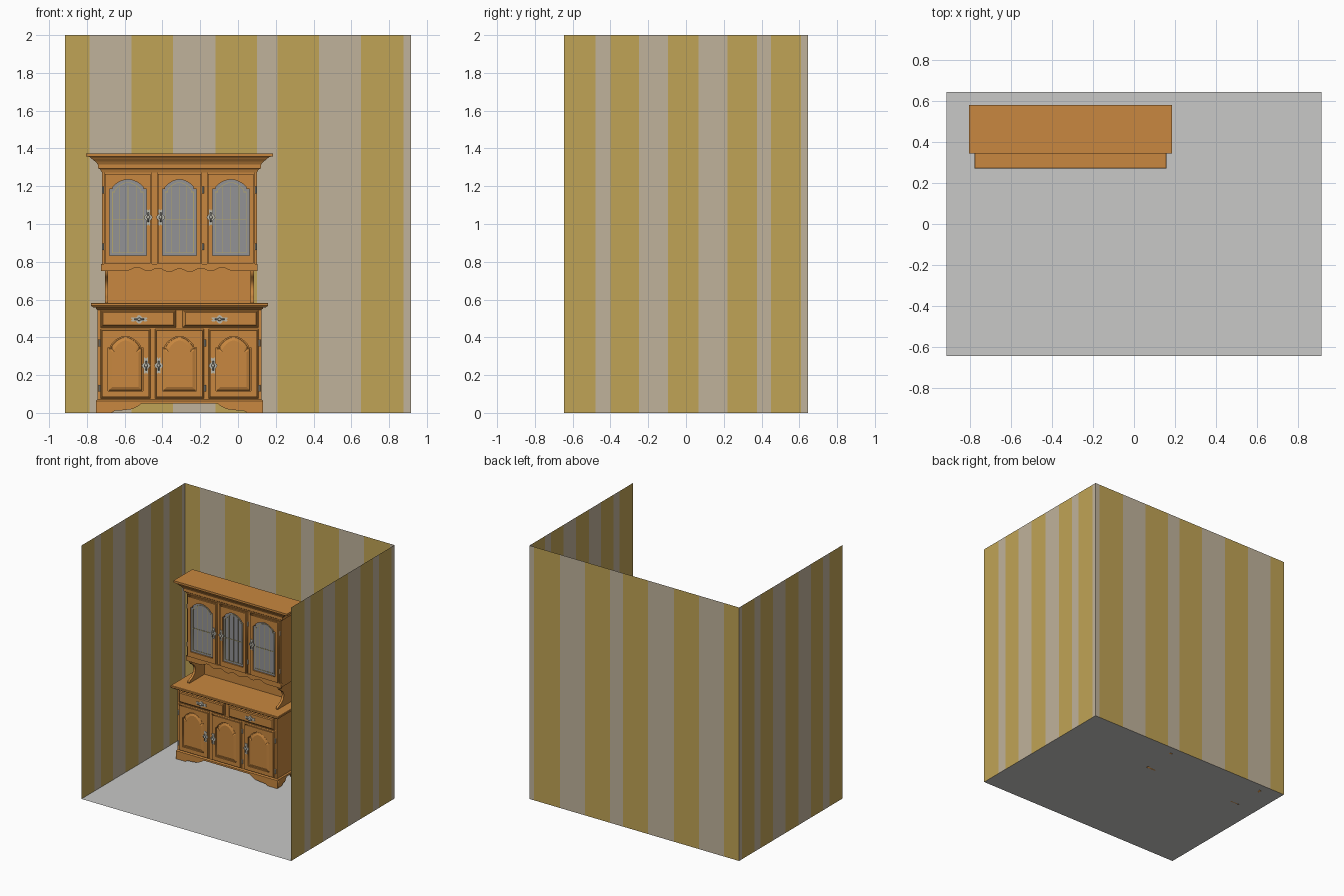
import bpy, bmesh, math
from mathutils import Matrix

if "Cube" in bpy.data.objects:
    bpy.data.objects.remove(bpy.data.objects["Cube"])

CX, BACK = -0.31, 0.58          # cabinet centre line and rear plane


def mat(name, *rgb):
    m = bpy.data.materials.new(name)
    m.diffuse_color = (*rgb, 1)
    m.use_nodes = True
    m.node_tree.nodes["Principled BSDF"].inputs["Base Color"].default_value = m.diffuse_color
    return m


WOOD = mat("oak wood", .58, .243, .05)
GOLD = mat("gold wallpaper stripe", .53, .37, .092)
BEIGE = mat("beige wallpaper stripe", .53, .45, .33)
FLOOR = mat("grey floor", .58, .58, .57)
GLASS = mat("grey glass", .29, .29, .30)
LEAD = mat("brass glazing bar", .45, .38, .16)
METAL = mat("pewter metal", .50, .48, .41)


def finish(name, bm, *mats):
    bmesh.ops.recalc_face_normals(bm, faces=bm.faces)
    me = bpy.data.meshes.new(name)
    bm.to_mesh(me)
    bm.free()
    for m in mats:
        me.materials.append(m)
    ob = bpy.data.objects.new(name, me)
    bpy.context.collection.objects.link(ob)
    return ob


def loft(name, rings, m=WOOD):
    """Skin equal-length rings of 3D points and cap both ends."""
    bm = bmesh.new()
    vs = [[bm.verts.new(p) for p in r] for r in rings]
    n = len(vs[0])
    for a, b in zip(vs, vs[1:]):
        for i in range(n):
            bm.faces.new((a[i], a[(i + 1) % n], b[(i + 1) % n], b[i]))
    bm.faces.new(vs[0])
    bm.faces.new(vs[-1])
    return finish(name, bm, m)


def box(name, x0, x1, y0, y1, z0, z1, m=WOOD):
    """Box with x measured from the cabinet centre line."""
    return loft(name, [[(CX + x, y, z) for x, y in ((x0, y0), (x1, y0), (x1, y1), (x0, y1))]
                       for z in (z0, z1)], m)


def stack(name, steps):
    """Moulding against the back plane: steps are (half width, front y, z)."""
    return loft(name, [[(CX - w, y, z), (CX + w, y, z), (CX + w, BACK, z), (CX - w, BACK, z)]
                       for w, y, z in steps])


def plate(name, loops, pos, depth, m=WOOD, side=False):
    """Flat outline with optional holes, extruded along y (or x when side)."""
    cu = bpy.data.curves.new(name, 'CURVE')
    cu.dimensions, cu.fill_mode, cu.extrude = '2D', 'BOTH', depth / 2
    for loop in loops:
        s = cu.splines.new('POLY')
        s.points.add(len(loop) - 1)
        for p, (u, v) in zip(s.points, loop):
            p.co = (u, v, 0, 1)
        s.use_cyclic_u = True
    tmp = bpy.data.objects.new(name + "_curve", cu)
    bpy.context.collection.objects.link(tmp)
    dg = bpy.context.evaluated_depsgraph_get()
    me = bpy.data.meshes.new_from_object(tmp.evaluated_get(dg))
    bm = bmesh.new()
    bm.from_mesh(me)
    bpy.data.objects.remove(tmp)
    bmesh.ops.remove_doubles(bm, verts=bm.verts, dist=1e-5)
    for v in bm.verts:
        u, h, w = v.co
        v.co = (pos + w, u, h) if side else (CX + u, pos + depth / 2 - w, h)
    for f in bm.faces:
        f.material_index = 0
    return finish(name, bm, m)


def rect(x0, x1, z0, z1):
    return [(x0, z0), (x1, z0), (x1, z1), (x0, z1)]


def arch(x0, x1, z0, zs, za, inset=0):
    """Cathedral arch outline: straight sides, small shoulders, rounded crown."""
    x0, x1, z0, zs, za = x0 + inset, x1 - inset, z0 + inset, zs - inset, za - inset
    pts = [(x0, z0), (x1, z0), (x1, zs)]
    for i in range(17):
        t = .84 * (1 - i / 8)
        f = .2 + .8 * math.cos(math.pi / 2 * t / .84) ** .8 if abs(t) < .839 else .2
        pts.append(((x0 + x1) / 2 + t * (x1 - x0) / 2, zs + (za - zs) * f))
    pts.insert(3, (pts[3][0], zs))
    pts.append((pts[-1][0], zs))
    return pts + [(x0, zs)]


def at(outline, y):
    return [(CX + x, y, z) for x, z in outline]


# ---- room: floor and three striped walls
bm = bmesh.new()
bm.faces.new([bm.verts.new(p) for p in ((-.915, -.645, 0), (.915, -.645, 0), (.915, .645, 0), (-.915, .645, 0))])
finish("floor", bm, FLOOR)


def wall(name, cuts, place):
    bm = bmesh.new()
    cols = [[bm.verts.new((*place(c), z)) for z in (0, 2)] for c in cuts]
    for i, (a, b) in enumerate(zip(cols, cols[1:])):
        bm.faces.new((a[0], b[0], b[1], a[1])).material_index = i % 2
    finish(name, bm, GOLD, BEIGE)


wall("back_wall", [-.915, -.785, -.565, -.345, -.12, .10, .21, .43, .65, .875, .915], lambda c: (c, .645))
side_cuts = [-.645, -.48, -.40, -.25, -.095, .065, .22, .375, .45, .61, .645]
for nm, wx in (("left_wall", -.915), ("right_wall", .915)):
    wall(nm, side_cuts, lambda c: (wx, c))

# ---- base cabinet: plinth with bracket feet, body, counter
foot = [(-.443, .064), (-.443, 0), (-.36, 0), (-.34, .012), (-.30, .014), (-.25, .02), (-.22, .035), (-.20, .05)]
plate("plinth_front", [foot + [(-x, z) for x, z in reversed(foot)]], .30, .02)
side_foot = [(.301, .064), (.301, 0), (.36, 0), (.375, .014), (.40, .02), (.42, .05),
             (.47, .05), (.49, .02), (.515, .014), (.53, 0), (BACK, 0), (BACK, .064)]
for s, nm in ((-1, "left"), (1, "right")):
    plate(f"plinth_{nm}_side", [side_foot], CX + s * .432, .02, side=True)
stack("base_body", [(.443, .30, .055), (.443, .30, .064), (.434, .308, .072), (.434, .31, .545),
                    (.443, .30, .553), (.443, .30, .562)])
stack("counter", [(.455, .282, .558), (.465, .273, .564), (.469, .27, .568), (.469, .27, .58), (.466, .273, .583)])

# ---- upper cabinet: niche, body, scalloped valance, cornice
box("niche_back", -.395, .395, .565, BACK, .583, .79)
bracket = [(BACK, .583), (.375, .583), (.385, .60), (.42, .615), (.445, .64), (.452, .67), (.44, .70),
           (.41, .72), (.395, .74), (.395, .79), (BACK, .79)]
for s, nm in ((-1, "left"), (1, "right")):
    plate(f"niche_{nm}_side", [bracket], CX + s * .386, .018, side=True)
    box(f"upper_{nm}_skirt", min(s * .41, s * .392), max(s * .41, s * .392), .395, BACK, .752, .79)
box("upper_body", -.41, .41, .395, BACK, .782, 1.275)
scallop = [(-.414, .788), (-.414, .75), (-.29, .75)]
for i in range(49):
    x = -.28 + .56 * i / 48
    scallop.append((x, .758 + .009 * math.cos(x / .56 * 10 * math.pi) - .004 * math.cos(x * 11)))
scallop += [(.29, .75), (.414, .75), (.414, .788)]
plate("valance", [scallop], .385, .018)
stack("cornice", [(.41, .393, 1.272), (.42, .387, 1.29), (.432, .38, 1.295), (.432, .38, 1.315),
                  (.445, .372, 1.33), (.463, .36, 1.344), (.475, .353, 1.355),
                  (.495, .345, 1.358), (.495, .345, 1.374)])


# ---- hardware
def pull(name, x, y, z, horizontal=False):
    """Fretted back plate with a knob and a small drop bar."""
    r = lambda a: (.017 + .006 * math.cos(6 * a), .042 + .007 * math.cos(6 * a))
    out = []
    for i in range(36):
        a = i * math.tau / 36
        w, h = r(a)
        u, v = w * math.cos(a) * (.6 + .4 * abs(math.cos(a))), h * math.sin(a)
        out.append((x + v, z + u) if horizontal else (x + u, z + v))
    plate(name + "_plate", [out], y - .004, .006, METAL)
    bm = bmesh.new()
    bmesh.ops.create_uvsphere(bm, u_segments=12, v_segments=8, radius=.009,
                              matrix=Matrix.Translation((CX + x, y - .012, z)))
    rot = Matrix.Rotation(math.pi / 2, 4, 'Y') if horizontal else Matrix()
    bmesh.ops.create_cone(bm, segments=8, radius1=.004, radius2=.004, depth=.05, cap_ends=True,
                          matrix=Matrix.Translation((CX + x, y - .014, z)) @ rot)
    for f in bm.faces:
        f.smooth = True
    finish(name + "_drop", bm, METAL)


def hinge(name, x, y, z):
    bm = bmesh.new()
    bmesh.ops.create_cone(bm, segments=8, radius1=.005, radius2=.005, depth=.035, cap_ends=True,
                          matrix=Matrix.Translation((CX + x, y, z)))
    finish(name, bm, METAL)


def slab(name, x0, x1, z0, z1, y, d):
    """Lipped slab with a chamfered front edge."""
    c = .006
    loft(name, [at(rect(x0, x1, z0, z1), y + d), at(rect(x0, x1, z0, z1), y + c),
                at(rect(x0 + c, x1 - c, z0 + c, z1 - c), y)])


# ---- doors: name, upper x range, lower x range, upper and lower pull x, hinge side
doors = [("left", (-.40, -.145), (-.418, -.154), -.165, -.177, -1),
         ("middle", (-.12, .12), (-.13, .13), -.10, -.11, 1),
         ("right", (.145, .40), (.154, .418), .167, .178, 1)]
for nm, (a, b), (c, d), pu, pl, hs in doors:
    # glazed upper door
    hole = (a + .03, b - .03, .833, 1.185, 1.235)
    outer = rect(a, b, .785, 1.272)
    inner = rect(a + .007, b - .007, .792, 1.265)
    plate(f"upper_{nm}_door_lip", [outer, arch(*hole, -.002)], .386, .009)
    plate(f"upper_{nm}_door_frame", [inner, arch(*hole)], .377, .009)
    plate(f"upper_{nm}_glass", [arch(*hole, -.001)], .389, .004, GLASS)
    plate(f"upper_{nm}_glass_border", [arch(*hole, .014), arch(*hole, .017)], .386, .003, LEAD)
    mid, w = (a + b) / 2, b - a - .06
    for i, t in enumerate((-.22, 0, .22)):
        x = mid + t * w
        box(f"upper_{nm}_bar_{i}", x - .0015, x + .0015, .386, .389, .847, 1.205, LEAD)
    box(f"upper_{nm}_crossbar", a + .044, b - .044, .386, .389, 1.02, 1.023, LEAD)
    pull(f"upper_{nm}_pull", pu, .377, 1.035)
    # panelled lower door
    hole = (c + .04, d - .04, .115, .345, .405)
    slab(f"lower_{nm}_door_back", c, d, .075, .443, .301, .012)
    plate(f"lower_{nm}_door_frame", [rect(c + .008, d - .008, .083, .435), arch(*hole)], .291, .012)
    loft(f"lower_{nm}_panel", [at(arch(*hole, .004), .303), at(arch(*hole, .006), .298),
                               at(arch(*hole, .022), .291)])
    pull(f"lower_{nm}_pull", pl, .291, .25)
    ux, lx = (a - .005, c - .005) if hs < 0 else (b + .005, d + .005)
    for i, (zu, zl) in enumerate(((1.18, .37), (.88, .13))):
        hinge(f"upper_{nm}_hinge_{i}", ux, .388, zu)
        hinge(f"lower_{nm}_hinge_{i}", lx, .302, zl)

# ---- drawers
for s, nm in ((-1, "left"), (1, "right")):
    x0, x1 = sorted((s * .017, s * .418))
    slab(f"{nm}_drawer_lip", x0, x1, .452, .546, .301, .012)
    slab(f"{nm}_drawer_front", x0 + .008, x1 - .008, .46, .538, .291, .012)
    pull(f"{nm}_drawer_pull", s * .213, .291, .495, True)
